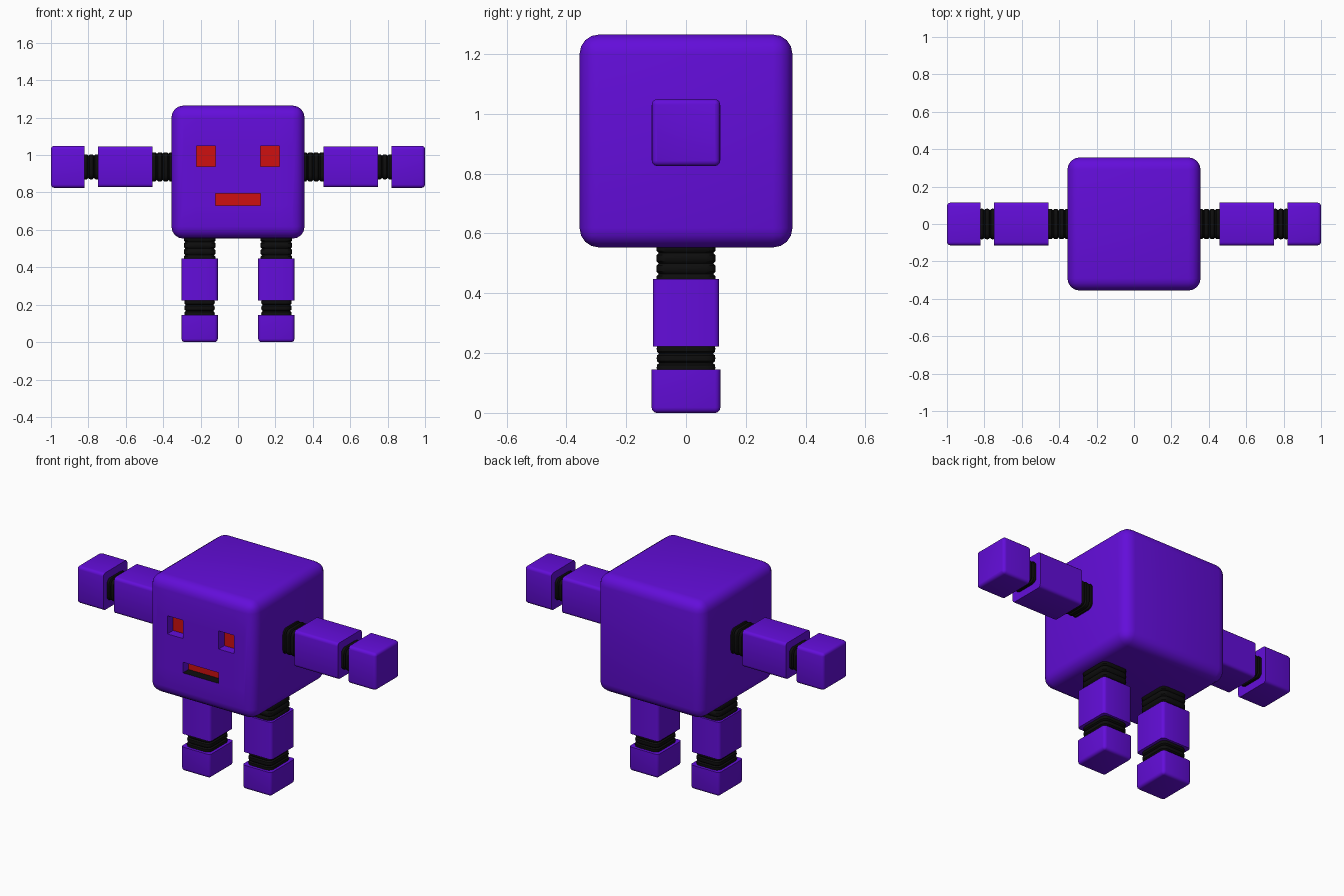
import bpy, bmesh, math
from mathutils import Vector

if "Cube" in bpy.data.objects:
    bpy.data.objects.remove(bpy.data.objects["Cube"])


def material(name, rgb):
    m = bpy.data.materials.new(name)
    m.diffuse_color = (*rgb, 1)
    m.use_nodes = True
    m.node_tree.nodes["Principled BSDF"].inputs["Base Color"].default_value = m.diffuse_color
    return m


PURPLE = material("purple", (0.125, 0.004, 0.70))
RED = material("red", (0.62, 0.005, 0.005))
BLACK = material("black", (0.004, 0.004, 0.004))


def finish(name, bm, mats, angle=40):
    bmesh.ops.recalc_face_normals(bm, faces=bm.faces)
    mesh = bpy.data.meshes.new(name)
    bm.to_mesh(mesh)
    bm.free()
    for m in mats:
        mesh.materials.append(m)
    ob = bpy.data.objects.new(name, mesh)
    bpy.context.collection.objects.link(ob)
    bpy.ops.object.select_all(action='DESELECT')
    ob.select_set(True)
    bpy.context.view_layer.objects.active = ob
    bpy.ops.object.shade_smooth_by_angle(angle=math.radians(angle))
    return ob


def rounded_rect(a, b, r, n=3):
    pts = []
    for q, (sx, sy) in enumerate(((1, 1), (-1, 1), (-1, -1), (1, -1))):
        for i in range(n + 1):
            t = math.pi / 2 * (q + i / n)
            pts.append((sx * (a - r) + r * math.cos(t), sy * (b - r) + r * math.sin(t)))
    return pts


def loft(name, sections, place, mat):
    """Skin rounded rectangles (w, half_u, half_v, radius) along a limb."""
    bm = bmesh.new()
    rings = [[bm.verts.new(place(u, v, w)) for u, v in rounded_rect(a, b, r)]
             for w, a, b, r in sections]
    n = len(rings[0])
    for lo, hi in zip(rings, rings[1:]):
        for i in range(n):
            j = (i + 1) % n
            bm.faces.new((lo[i], lo[j], hi[j], hi[i]))
    bm.faces.new(rings[0])
    bm.faces.new(rings[-1])
    return finish(name, bm, [mat])


def hose(name, w0, w1, a, b, ridges, place):
    # Bellows: wide crests between narrow grooves
    secs, step = [], (w1 - w0) / ridges
    for k in range(ridges):
        for f, d in ((0, 0.008), (0.2, 0.001), (0.5, 0), (0.8, 0.001)):
            secs.append((w0 + (k + f) * step, a - d, b - d, 0.03))
    secs.append((w1, a - 0.008, b - 0.008, 0.03))
    loft(name, secs, place, BLACK)


def block(name, w0, w1, a, b, place, round_end=False):
    secs = [(w0, a, b, 0.018)]
    if round_end:
        r, d = 0.018, 1 if w1 > w0 else -1
        for i in range(4):
            t = math.pi / 2 * i / 3
            s = r * (1 - math.cos(t)) * 0.95
            secs.append((w1 - d * r * (1 - math.sin(t)), a - s, b - s, 0.018 - s))
    else:
        secs.append((w1, a, b, 0.018))
    loft(name, secs, place, PURPLE)


# Body: rounded cube with recessed eyes and mouth
H, ZC = 0.356, 0.909
bm = bmesh.new()
bmesh.ops.create_cube(bm, size=2 * H)
bmesh.ops.translate(bm, verts=bm.verts, vec=(0, 0, ZC))
bmesh.ops.bevel(bm, geom=list(bm.edges), offset=0.065, segments=4, profile=0.5, affect='EDGES')


def front_faces():
    bm.normal_update()
    return [f for f in bm.faces
            if f.normal.y < -0.999 and f.calc_center_median().y < -H + 0.001]


cuts = [((x, 0, 0), (1, 0, 0)) for x in (-0.223, -0.12, 0.12, 0.223)]
cuts += [((0, 0, z), (0, 0, 1)) for z in (0.73, 0.795, 0.938, 1.048)]
for co, no in cuts:
    fs = front_faces()
    geom = set(fs) | {e for f in fs for e in f.edges} | {v for f in fs for v in f.verts}
    bmesh.ops.bisect_plane(bm, geom=list(geom), plane_co=co, plane_no=no, dist=1e-5)

holes = []
for f in front_faces():
    c = f.calc_center_median()
    eye = 0.12 < abs(c.x) < 0.223 and 0.938 < c.z < 1.048
    mouth = abs(c.x) < 0.12 and 0.73 < c.z < 0.795
    if eye or mouth:
        holes.append((f, mouth))
for f, mouth in holes:
    new = bmesh.ops.extrude_discrete_faces(bm, faces=[f])['faces'][0]
    bmesh.ops.translate(bm, verts=new.verts, vec=(0, 0.055, 0))
    new.material_index = 1
    if mouth:   # dark lower lip inside the mouth
        for e in new.edges:
            if all(v.co.z < 0.74 for v in e.verts):
                for g in e.link_faces:
                    if g is not new:
                        g.material_index = 2
finish("body", bm, [PURPLE, RED, BLACK])

# Arms and legs on both sides
for side, s in (("left", -1), ("right", 1)):
    arm = lambda u, v, w, s=s: Vector((s * w, u, 0.937 + v))
    leg = lambda u, v, w, s=s: Vector((s * 0.205 + u, v, w))
    hose(side + "_shoulder_hose", 0.34, 0.465, 0.081, 0.078, 4, arm)
    block(side + "_upper_arm", 0.457, 0.748, 0.115, 0.109, arm)
    hose(side + "_wrist_hose", 0.74, 0.83, 0.082, 0.067, 3, arm)
    block(side + "_hand", 0.82, 1.0, 0.114, 0.112, arm, True)
    hose(side + "_hip_hose", 0.43, 0.57, 0.085, 0.099, 4, leg)
    block(side + "_upper_leg", 0.222, 0.447, 0.097, 0.111, leg)
    hose(side + "_ankle_hose", 0.135, 0.23, 0.081, 0.098, 3, leg)
    block(side + "_foot", 0.145, 0.0, 0.097, 0.115, leg, True)
